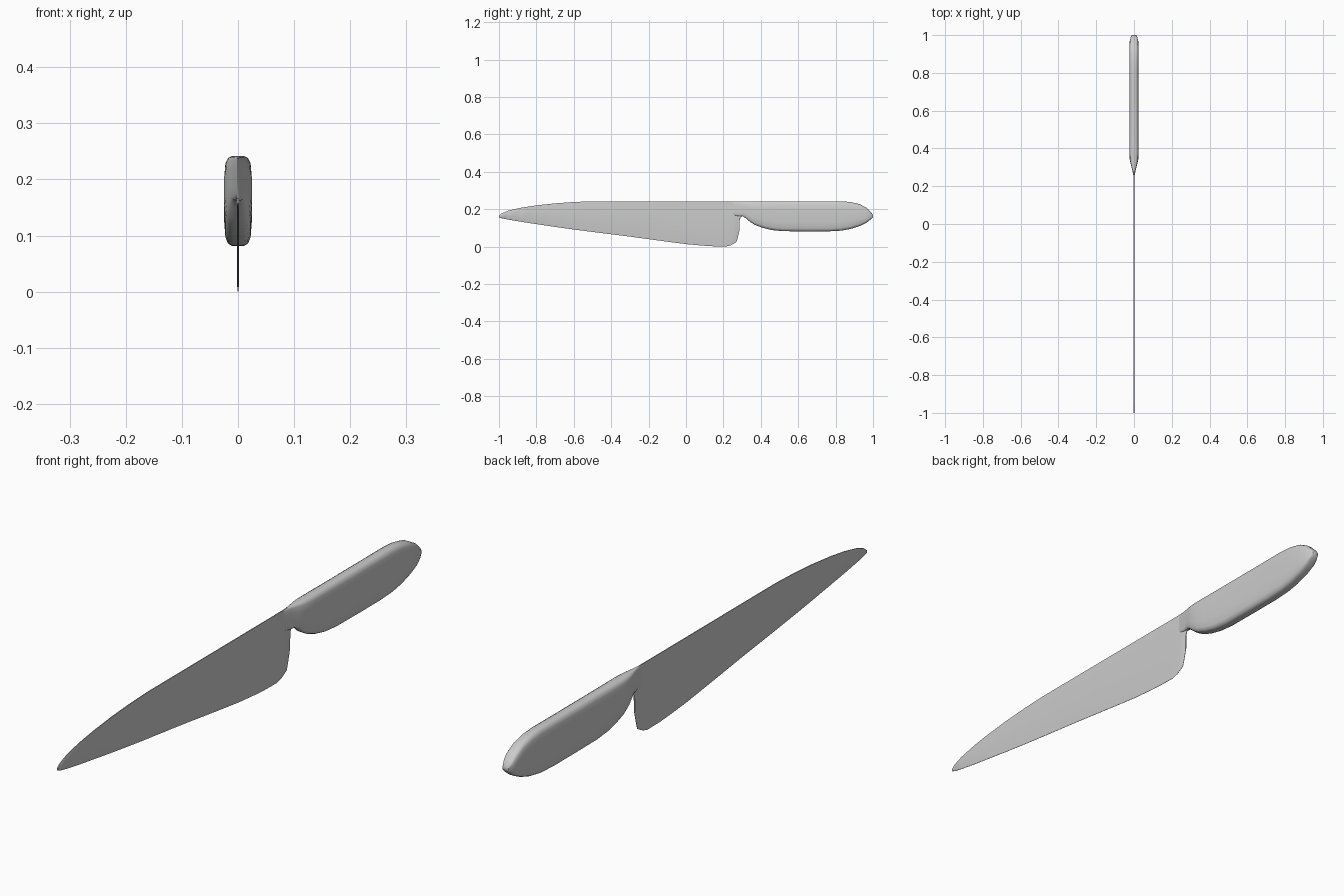
import bpy, bmesh, math


def loft(name, half_section, stations):
    """Skin rings along y; each station is (y, z_bottom, z_top, half_width)."""
    section = half_section + [(-u, v) for u, v in reversed(half_section)]
    bm = bmesh.new()
    rings = []
    for y, z0, z1, w in stations:
        mid, half = (z0 + z1) / 2, (z1 - z0) / 2
        rings.append([bm.verts.new((u * w, y, mid + v * half)) for u, v in section])
    n = len(section)
    for a, b in zip(rings, rings[1:]):
        for i in range(n):
            j = (i + 1) % n
            bm.faces.new((a[i], a[j], b[j], b[i]))
    bm.faces.new(rings[0])
    bm.faces.new(rings[-1])
    bmesh.ops.recalc_face_normals(bm, faces=bm.faces)
    mesh = bpy.data.meshes.new(name)
    bm.to_mesh(mesh)
    bm.free()
    obj = bpy.data.objects.new(name, mesh)
    bpy.context.collection.objects.link(obj)
    bpy.ops.object.select_all(action='DESELECT')
    obj.select_set(True)
    bpy.context.view_layer.objects.active = obj
    bpy.ops.object.shade_smooth_by_angle(angle=math.radians(50))
    return obj


# Blade: thin sheet tapering to its cutting edge, with rounded heel and notch
T = 0.002
blade_outline = [
    (-1.0, 0.157, 0.166), (-0.985, 0.151, 0.178), (-0.95, 0.144, 0.192),
    (-0.88, 0.132, 0.208), (-0.8, 0.12, 0.22), (-0.7, 0.105, 0.231),
    (-0.6, 0.091, 0.238), (-0.5, 0.078, 0.242), (-0.3, 0.053, 0.242),
    (-0.1, 0.026, 0.242), (0.0, 0.013, 0.242), (0.1, 0.004, 0.242),
    (0.15, 0.001, 0.242), (0.215, 0.0, 0.242), (0.24, 0.007, 0.242),
    (0.27, 0.024, 0.242), (0.276, 0.045, 0.242), (0.286, 0.085, 0.242),
    (0.287, 0.14, 0.242), (0.292, 0.157, 0.242), (0.302, 0.163, 0.241),
    (0.33, 0.165, 0.238),
]
loft("blade", [(0.25, -1), (1, -0.88), (1, 0.95), (0.7, 1)],
     [(y, a, b, T) for y, a, b in blade_outline])

# Handle: flares from blade thickness into a soft chamfered grip
loft("handle", [(0.4, -1), (0.72, -0.94), (0.9, -0.8), (1, -0.4),
                (1, 0.4), (0.9, 0.8), (0.72, 0.94), (0.4, 1)], [
    (0.25, 0.17, 0.242, 0.002), (0.285, 0.162, 0.242, 0.009),
    (0.303, 0.162, 0.242, 0.0135), (0.32, 0.151, 0.242, 0.018),
    (0.342, 0.132, 0.242, 0.0225), (0.37, 0.115, 0.242, 0.0245),
    (0.41, 0.1, 0.242, 0.025), (0.46, 0.088, 0.242, 0.025),
    (0.52, 0.082, 0.242, 0.025), (0.65, 0.081, 0.242, 0.025),
    (0.76, 0.081, 0.242, 0.025), (0.83, 0.085, 0.242, 0.025),
    (0.88, 0.094, 0.238, 0.025), (0.93, 0.11, 0.226, 0.0245),
    (0.965, 0.127, 0.207, 0.023), (0.985, 0.143, 0.188, 0.019),
    (1.0, 0.157, 0.17, 0.012),
])
